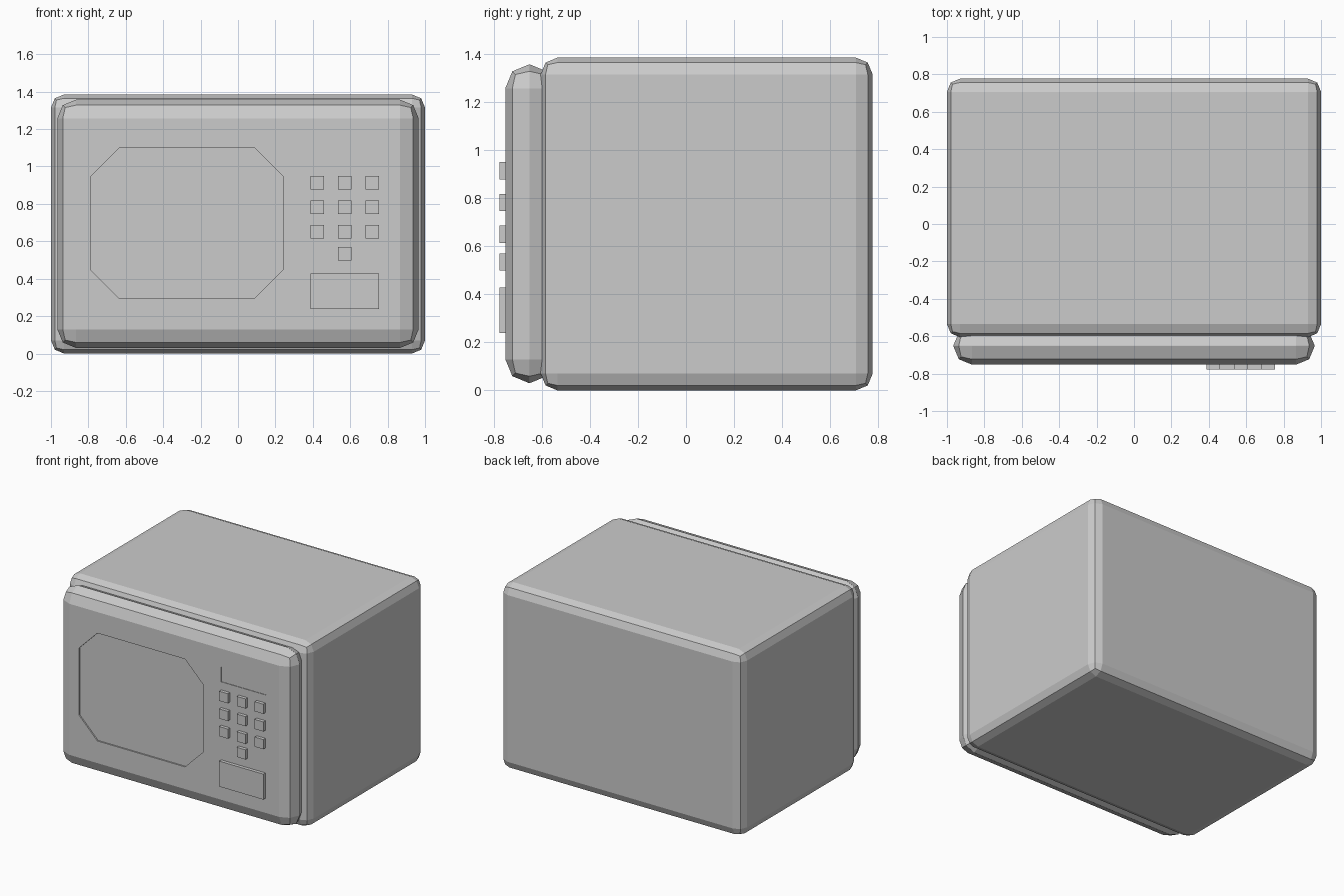
import bpy, bmesh

if "Cube" in bpy.data.objects:
    bpy.data.objects.remove(bpy.data.objects["Cube"])


def finish(name, bm):
    bmesh.ops.recalc_face_normals(bm, faces=bm.faces)
    mesh = bpy.data.meshes.new(name)
    bm.to_mesh(mesh)
    bm.free()
    obj = bpy.data.objects.new(name, mesh)
    bpy.context.collection.objects.link(obj)
    return obj


def prism(name, outline, y0, y1):
    """Extrude an (x, z) outline from y0 to y1."""
    bm = bmesh.new()
    face = bm.faces.new([bm.verts.new((x, y0, z)) for x, z in outline])
    ext = bmesh.ops.extrude_face_region(bm, geom=[face])
    for v in ext["geom"]:
        if isinstance(v, bmesh.types.BMVert):
            v.co.y = y1
    return finish(name, bm)


def box(name, x, y, z, bevel=0):
    obj = prism(name, [(x[0], z[0]), (x[1], z[0]), (x[1], z[1]), (x[0], z[1])], *y)
    if bevel:
        mod = obj.modifiers.new("round_edges", 'BEVEL')
        mod.width = bevel
        mod.segments = 2
        mod.use_clamp_overlap = False
    return obj


def recess(target, cutter):
    cutter.hide_render = True
    cutter.hide_viewport = False
    cutter.display_type = 'WIRE'
    mod = target.modifiers.new(cutter.name, 'BOOLEAN')
    mod.operation = 'DIFFERENCE'
    mod.solver = 'EXACT'
    mod.object = cutter


FRONT = -0.752      # door front plane
TIP = -0.777        # button front plane

# Housing and door slab with two-step rounded edges
box("housing", (-1, 1), (-0.605, 0.777), (0, 1.385), 0.07)
door = box("door", (-0.966, 0.966), (FRONT, -0.551), (0.03, 1.357), 0.0995)

# Shallow window with cut corners
x0, x1, z0, z1, c = -0.787, 0.24, 0.295, 1.1, 0.152
octagon = [(x0 + c, z0), (x1 - c, z0), (x1, z0 + c), (x1, z1 - c),
           (x1 - c, z1), (x0 + c, z1), (x0, z1 - c), (x0, z0 + c)]
recess(door, prism("window_cutter", octagon, FRONT - 0.05, FRONT + 0.01))

# Display panel
recess(door, box("display_cutter", (0.388, 0.758), (FRONT - 0.05, FRONT + 0.004), (1.01, 1.12)))

# Keypad: three rows of three plus a single lower key
keys = [(x, z) for z in (0.914, 0.782, 0.65) for x in (0.424, 0.57, 0.717)] + [(0.57, 0.534)]
h = 0.036
for i, (x, z) in enumerate(keys):
    box(f"key_{i + 1}", (x - h, x + h), (TIP, FRONT + 0.02), (z - h, z + h))

# Door release button
box("door_button", (0.388, 0.753), (TIP, FRONT + 0.02), (0.238, 0.428))
